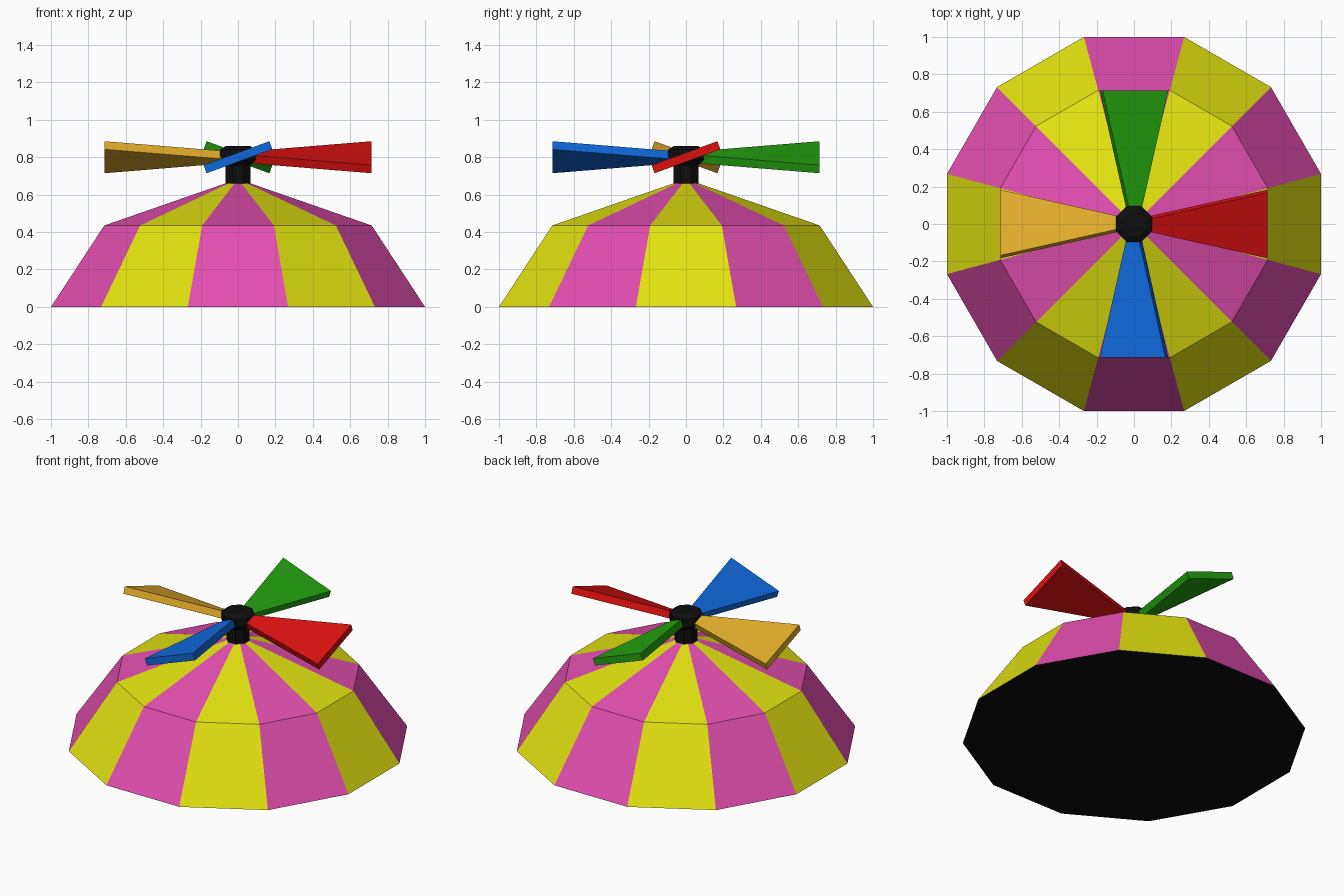
import bpy, bmesh, math
from mathutils import Matrix

if "Cube" in bpy.data.objects:
    bpy.data.objects.remove(bpy.data.objects["Cube"])


def material(name, r, g, b):
    lin = [((c / 255 + 0.055) / 1.055) ** 2.4 if c > 10 else c / 3295 for c in (r, g, b)]
    m = bpy.data.materials.new(name)
    m.diffuse_color = (*lin, 1)
    m.use_nodes = True
    m.node_tree.nodes["Principled BSDF"].inputs["Base Color"].default_value = m.diffuse_color
    return m


pink = material("pink", 226, 78, 175)
yellow = material("yellow", 226, 226, 16)
black = material("black", 14, 14, 14)
red = material("red", 220, 16, 16)
green = material("green", 36, 163, 16)
blue = material("blue", 15, 105, 220)
orange = material("orange", 226, 172, 42)


def finish(name, bm, mats):
    bmesh.ops.recalc_face_normals(bm, faces=bm.faces)
    me = bpy.data.meshes.new(name)
    bm.to_mesh(me)
    bm.free()
    for m in mats:
        me.materials.append(m)
    ob = bpy.data.objects.new(name, me)
    bpy.context.collection.objects.link(ob)
    return ob


def lathe(sides, profile):
    """Faceted solid from (flat radius, z) rings, flats facing the axes."""
    bm = bmesh.new()
    step = 2 * math.pi / sides
    rings = []
    for r, z in profile:
        rr = r / math.cos(step / 2)
        rings.append([bm.verts.new((rr * math.cos((i + 0.5) * step),
                                    rr * math.sin((i + 0.5) * step), z)) for i in range(sides)])
    for lo, hi in zip(rings, rings[1:]):
        for i in range(sides):
            j = (i + 1) % sides
            bm.faces.new((lo[i], lo[j], hi[j], hi[i]))
    bm.faces.new(rings[0][::-1])
    bm.faces.new(rings[-1])
    return bm


# Cap dome: twelve panels alternating pink and yellow, black underside
bm = lathe(12, [(1.0, 0), (0.715, 0.435), (0.01, 0.68)])
for f in bm.faces:
    c = f.calc_center_median()
    if len(f.verts) > 4:
        f.material_index = 2
    else:
        panel = round((math.atan2(c.y, c.x) + math.pi / 2) / (math.pi / 6))
        f.material_index = panel % 2
finish("cap_dome", bm, [pink, yellow, black])

# Propeller hub: stem with a wider chamfered head
finish("propeller_hub", lathe(8, [(0.066, 0.62), (0.066, 0.755), (0.095, 0.785),
                                  (0.095, 0.84), (0.065, 0.86)]), [black])


# Propeller blades: tapered slabs pitched 20 degrees
def blade(name, turn, mat):
    bm = bmesh.new()
    bmesh.ops.create_cube(bm, size=1)
    for v in bm.verts:
        tip = v.co.x > 0
        v.co.x = 0.715 if tip else 0.04
        v.co.y *= 0.374 if tip else 0.052
        v.co.z *= 0.046
    bm.transform(Matrix.Translation((0, 0, 0.8)) @ Matrix.Rotation(math.radians(turn), 4, 'Z')
                 @ Matrix.Rotation(math.radians(20), 4, 'X'))
    finish(name, bm, [mat])


for i, (label, mat) in enumerate((("right", red), ("back", green), ("left", orange), ("front", blue))):
    blade(label + "_blade", 90 * i, mat)
